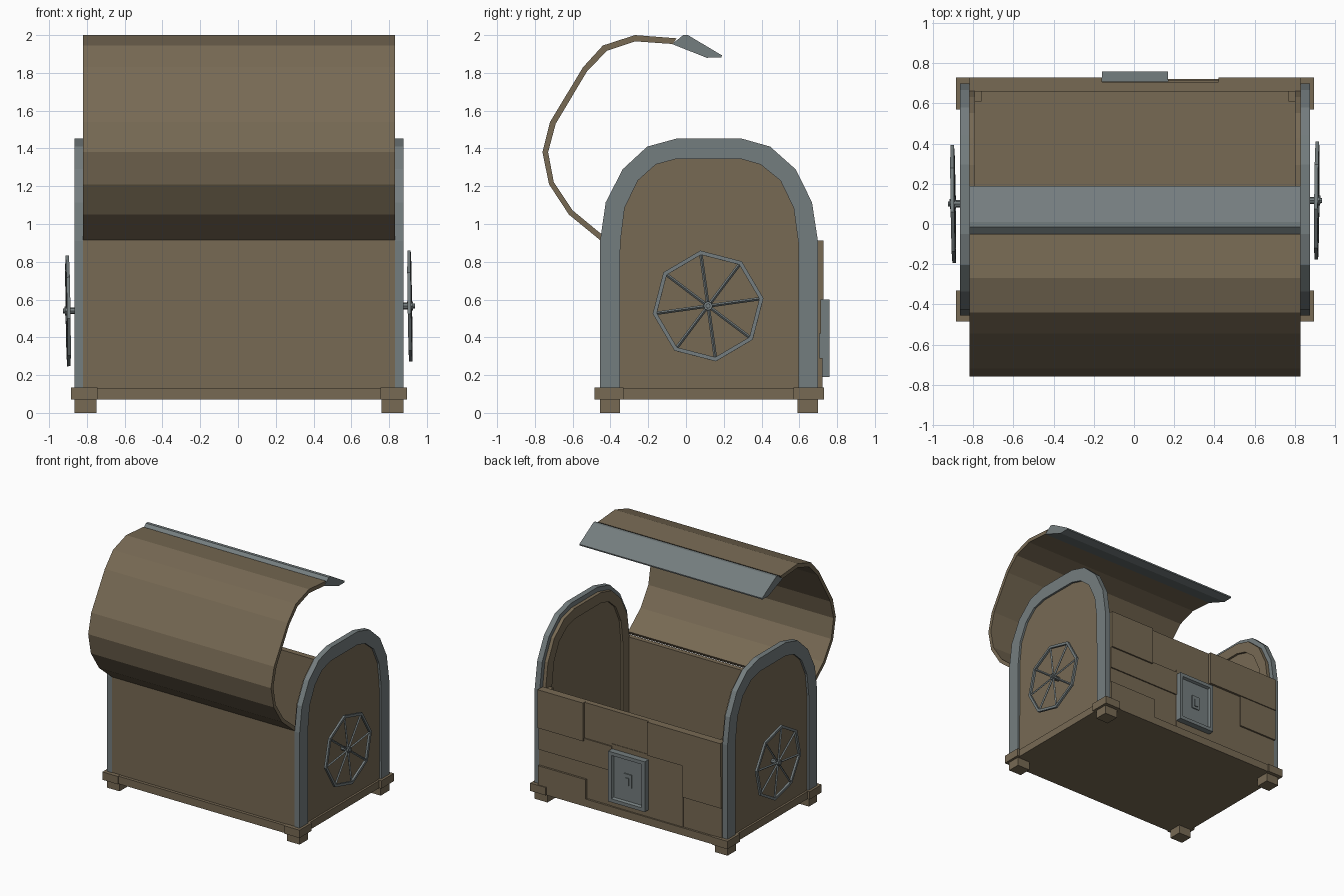
import bpy, bmesh, math
from mathutils import Matrix, Vector

if "Cube" in bpy.data.objects:
    bpy.data.objects.remove(bpy.data.objects["Cube"])

CX = 0.005  # mirror plane of the chest


def mat(name, col):
    m = bpy.data.materials.new(name)
    m.diffuse_color = (*col, 1)
    m.use_nodes = True
    m.node_tree.nodes["Principled BSDF"].inputs["Base Color"].default_value = m.diffuse_color
    return m


WOOD = mat("wood", (0.185, 0.143, 0.088))
METAL = mat("metal", (0.175, 0.205, 0.21))


def finish(name, bm, material):
    bmesh.ops.recalc_face_normals(bm, faces=bm.faces)
    me = bpy.data.meshes.new(name)
    bm.to_mesh(me)
    bm.free()
    me.materials.append(material)
    ob = bpy.data.objects.new(name, me)
    bpy.context.collection.objects.link(ob)
    return ob


def box(name, x0, x1, y0, y1, z0, z1, material):
    bm = bmesh.new()
    m = Matrix.Translation(((x0 + x1) / 2, (y0 + y1) / 2, (z0 + z1) / 2)) @ \
        Matrix.Diagonal((x1 - x0, y1 - y0, z1 - z0, 1))
    bmesh.ops.create_cube(bm, size=1, matrix=m)
    return finish(name, bm, material)


def add_band(bm, outer, inner, x0, x1, closed=False):
    """Solid band between two (y, z) paths, extruded along x."""
    rows = [[bm.verts.new(p) for p in ((x0, *o), (x1, *o), (x1, *i), (x0, *i))]
            for o, i in zip(outer, inner)]
    pairs = list(zip(rows, rows[1:]))
    if closed:
        pairs.append((rows[-1], rows[0]))
    else:
        bm.faces.new(rows[0])
        bm.faces.new(rows[-1])
    for a, b in pairs:
        for k in range(4):
            n = (k + 1) % 4
            bm.faces.new((a[k], a[n], b[n], b[k]))


def band(name, outer, inner, x0, x1, material):
    bm = bmesh.new()
    add_band(bm, outer, inner, x0, x1)
    return finish(name, bm, material)


def prism(name, pts, x0, x1, material):
    bm = bmesh.new()
    f = bm.faces.new([bm.verts.new((x0, *p)) for p in pts])
    r = bmesh.ops.extrude_face_region(bm, geom=[f])
    bmesh.ops.translate(bm, vec=(x1 - x0, 0, 0),
                        verts=[v for v in r["geom"] if isinstance(v, bmesh.types.BMVert)])
    return finish(name, bm, material)


def blend(a, b, t):
    return [(p[0] + (q[0] - p[0]) * t, p[1] + (q[1] - p[1]) * t) for p, q in zip(a, b)]


# End arches: metal frame, wooden lid rest and recessed panel
arch_out = [(-.455, .10), (-.455, .91), (-.425, 1.115), (-.335, 1.29), (-.205, 1.41), (-.05, 1.452),
            (.295, 1.452), (.445, 1.41), (.58, 1.29), (.667, 1.115), (.70, .90), (.70, .10)]
arch_in = [(-.35, .10), (-.348, .90), (-.325, 1.085), (-.255, 1.23), (-.16, 1.315), (-.05, 1.345),
           (.29, 1.345), (.395, 1.315), (.50, 1.23), (.57, 1.085), (.595, .90), (.597, .10)]
rest_out, rest_in = blend(arch_out, arch_in, .35), blend(arch_out, arch_in, 1.15)
panel = blend(arch_out, arch_in, .8)
for side, s in (("left", -1), ("right", 1)):
    band(side + "_metal_arch", arch_out, arch_in, CX + s * .825, CX + s * .87, METAL)
    band(side + "_lid_rest", rest_out, rest_in, CX + s * .797, CX + s * .83, WOOD)
    prism(side + "_end_panel", panel, CX + s * .815, CX + s * .853, WOOD)
    # Inside corner post
    xs = sorted((CX + s * .765, CX + s * .80))
    box(side + "_corner_post", *xs, .61, .67, .13, .90, WOOD)

# Long walls
box("hinge_wall", -.82, .83, -.45, -.41, .12, .915, WOOD)
box("lock_wall", -.82, .83, .66, .70, .12, .91, WOOD)

# Uneven facing planks on the lock side: x0, x1, z0, z1, outer y
planks = [(.42, .86, .60, .912, .728), (-.16, .42, .62, .91, .706), (.17, .86, .42, .62, .716),
          (.40, .86, .13, .29, .722), (-.85, -.16, .64, .912, .728), (-.85, -.47, .38, .64, .72),
          (-.47, .17, .13, .64, .71), (.17, .86, .13, .42, .706), (-.85, -.47, .13, .38, .706)]
for i, (x0, x1, z0, z1, y1) in enumerate(planks):
    box(f"facing_plank_{i + 1}", max(x0, -.82), min(x1, .83), .69, y1, z0, z1, WOOD)

# Base boards and feet
box("floor", CX - .87, CX + .87, -.46, .705, .07, .13, WOOD)
for side, y0, y1, f0, f1 in (("hinge", -.475, -.44, -.455, -.35), ("lock", .69, .722, .59, .70)):
    box(side + "_base_rail", CX - .885, CX + .885, y0, y1, .07, .132, WOOD)
    c0, c1 = (-.485, -.33) if side == "hinge" else (.57, .73)
    for s in (-1, 1):
        tag = side + ("_left" if s < 0 else "_right")
        box(tag + "_base_corner", *sorted((CX + s * .75, CX + s * .89)), c0, c1, .07, .134, WOOD)
        box(tag + "_foot", *sorted((CX + s * .755, CX + s * .87)), f0, f1, 0, .075, WOOD)

# Open curved lid
lid_out = [(-.455, .915), (-.62, 1.05), (-.725, 1.21), (-.76, 1.38), (-.72, 1.54), (-.545, 1.83),
           (-.44, 1.945), (-.27, 2.0), (-.05, 1.983)]
lid_in = [(-.44, .94), (-.60, 1.072), (-.70, 1.222), (-.73, 1.38), (-.69, 1.53), (-.523, 1.81),
          (-.418, 1.917), (-.27, 1.967), (-.07, 1.953)]
band("lid", lid_out, lid_in, -.82, .83, WOOD)
lip = [(-.075, 1.953), (-.045, 1.975), (-.015, 2.0), (.01, 2.0), (.19, 1.893), (.188, 1.882), (.11, 1.88)]
prism("lid_metal_edge", lip, -.82, .83, METAL)

# Lock plate: raised bevelled rim, recessed plate and keyhole
bm = bmesh.new()
bmesh.ops.create_cube(bm, size=1, matrix=Matrix.Translation((.005, .73, .395)) @
                      Matrix.Diagonal((.33, .06, .41, 1)))
face = max(bm.faces, key=lambda f: f.calc_center_median().y)
for thick, depth in ((.04, 0), (.012, -.02)):
    bmesh.ops.inset_region(bm, faces=[face], thickness=thick, depth=depth)
finish("lock_plate", bm, METAL)
box("keyhole_boss", -.03, .04, .72, .748, .34, .45, METAL)
box("keyhole_pin", -.01, .02, .73, .755, .36, .42, METAL)

# Eight-sided spoked wheels on both ends


def wheel(name, s, y, z, tilt):
    bm = bmesh.new()
    ang = [math.radians(8 + 45 * k) for k in range(8)]
    ring = lambda r: [(r * math.cos(a), r * math.sin(a)) for a in ang]
    add_band(bm, ring(.296), ring(.274), -.009, .009, closed=True)
    for a in ang:  # spokes
        d = Vector((0, math.cos(a), math.sin(a)))
        m = Matrix.Translation(d * .145) @ d.to_track_quat('Z', 'Y').to_matrix().to_4x4()
        bmesh.ops.create_cone(bm, cap_ends=True, segments=4, radius1=.009, radius2=.009,
                              depth=.27, matrix=m)
    for r, x0, x1 in ((.018, -.055, .01), (.024, -.014, .017), (.013, .01, .026)):  # axle and hub
        m = Matrix.Translation((s * (x0 + x1) / 2, 0, 0)) @ Matrix.Rotation(math.pi / 2, 4, 'Y')
        bmesh.ops.create_cone(bm, cap_ends=True, segments=8, radius1=r, radius2=r,
                              depth=x1 - x0, matrix=m)
    ob = finish(name, bm, METAL)
    ob.location = (CX + s * .905, y, z)
    ob.rotation_euler = (0, -.015, tilt)


wheel("right_wheel", 1, .117, .566, -.01)
wheel("left_wheel", -1, .10, .54, .015)
